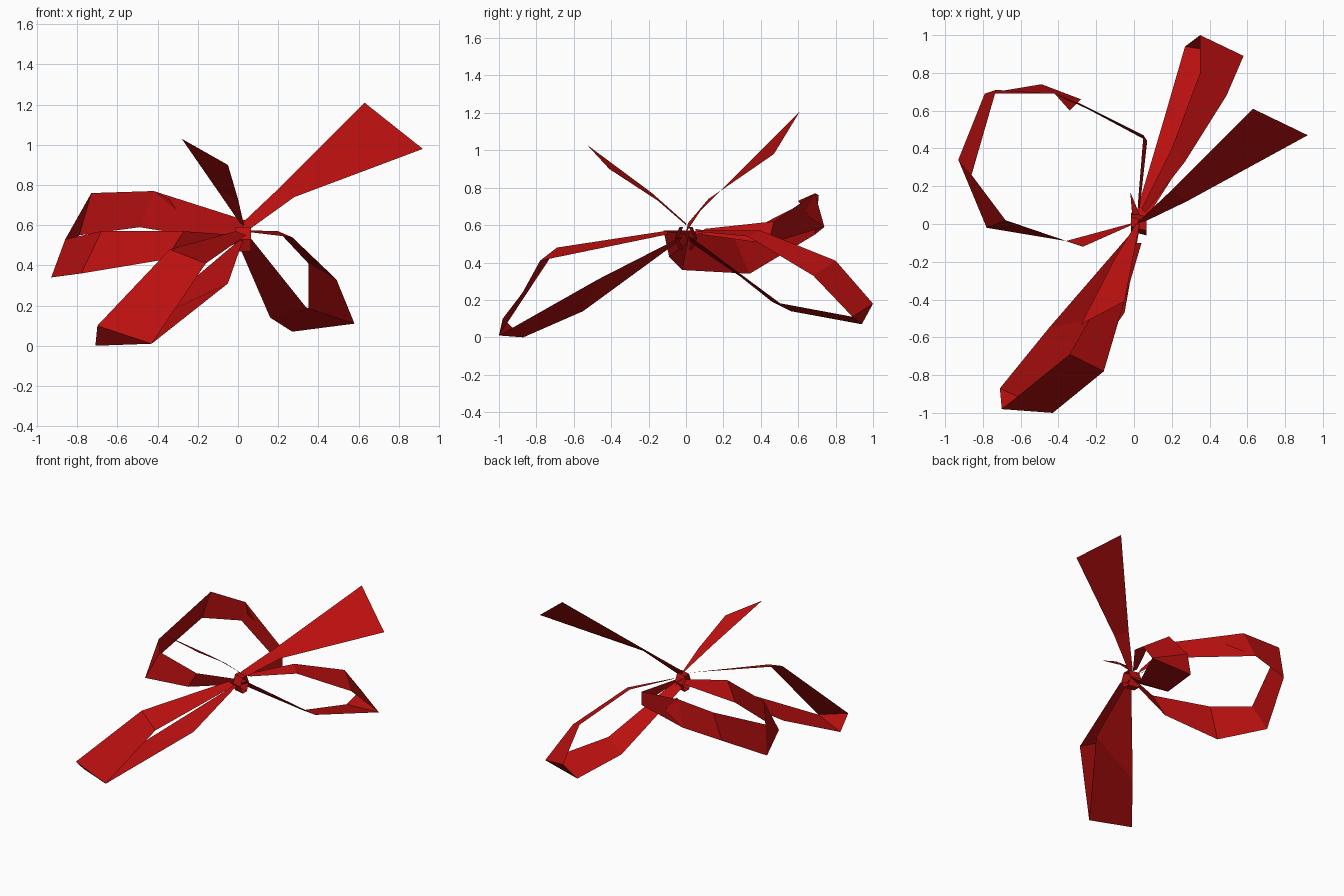
import bpy
import bmesh
from math import cos, sin, tau
from mathutils import Vector

# Remove only the default cube
default_cube = bpy.data.objects.get("Cube")
if default_cube:
    bpy.data.objects.remove(default_cube, do_unlink=True)

# Single ribbon colour
red = bpy.data.materials.new("ribbon red")
red.use_nodes = True
red_colour = (0.5, 0.005, 0.005, 1)
red.diffuse_color = red_colour
red.node_tree.nodes["Principled BSDF"].inputs["Base Color"].default_value = red_colour


def ribbon(name, stations, closed=False):
    """Flat-faced strip through pairs of edge points; equal points make a pinch."""
    bm = bmesh.new()
    known = {}

    def vertex(point):
        point = tuple(point)
        if point not in known:
            known[point] = bm.verts.new(point)
        return known[point]

    following = stations[1:] + (stations[:1] if closed else [])
    for (left, right), (next_left, next_right) in zip(stations, following):
        corners = []
        for point in (left, right, next_right, next_left):
            corner = vertex(point)
            if corner not in corners:
                corners.append(corner)
        if len(corners) > 2:
            bm.faces.new(corners)
    mesh = bpy.data.meshes.new(name)
    bm.to_mesh(mesh)
    bm.free()
    mesh.materials.append(red)
    obj = bpy.data.objects.new(name, mesh)
    bpy.context.collection.objects.link(obj)
    return obj


# Two loose tails rising from the knot
ribbon("left_tail", [
    ((0.02, 0.01, 0.61), (0.03, 0, 0.56)),
    ((0.2, 0.18, 0.78), (0.28, 0.12, 0.74)),
    ((0.63, 0.61, 1.21), (0.92, 0.47, 0.98)),
])
ribbon("right_tail", [
    ((0.01, 0, 0.61), (0.03, 0, 0.6)),
    ((-0.1, -0.18, 0.77), (0, -0.15, 0.73)),
    ((-0.28, -0.53, 1.03), (-0.05, -0.41, 0.9)),
])

# Front loop, drooping to the ground with a folded tip
front_tip = (-0.43, -1, 0.01)
ribbon("front_loop", [
    ((-0.01, -0.1, 0.57), (0.04, -0.1, 0.55)),
    ((-0.34, -0.69, 0.48), (-0.16, -0.78, 0.41)),
    ((-0.7, -0.98, 0.1), front_tip),
    ((-0.71, -0.87, 0), front_tip),
    ((-0.45, -0.55, 0.14), (-0.05, -0.47, 0.31)),
    ((0, -0.03, 0.52), (0.03, -0.02, 0.54)),
])

# Back loop, with the same kind of folded tip
back_tip = (0.58, 0.89, 0.11)
ribbon("back_loop", [
    ((0.04, 0.08, 0.575), (0.06, 0.06, 0.565)),
    ((0.2, 0.4, 0.57), (0.27, 0.33, 0.54)),
    ((0.35, 0.8, 0.41), (0.49, 0.68, 0.33)),
    ((0.35, 1, 0.18), back_tip),
    ((0.27, 0.94, 0.07), back_tip),
    ((0.16, 0.56, 0.14), (0.34, 0.46, 0.19)),
    ((0, 0.02, 0.51), (0.06, 0.02, 0.54)),
])

# Large side loop standing on edge
bend = ((-0.42, 0.69, 0.77), (-0.49, 0.74, 0.59))
ribbon("side_loop", [
    ((0.02, 0.1, 0.58), (0.03, 0.08, 0.55)),
    ((0.05, 0.47, 0.62), (0.07, 0.44, 0.5)),
    bend,
    ((-0.73, 0.71, 0.76), (-0.79, 0.69, 0.55)),
    ((-0.86, 0.26, 0.53), (-0.93, 0.34, 0.34)),
    ((-0.68, 0.02, 0.57), (-0.78, -0.02, 0.36)),
    ((-0.27, -0.12, 0.57), (-0.36, -0.09, 0.43)),
    ((0, 0, 0.55), (0.01, 0.01, 0.51)),
])
ribbon("side_loop_flap", [bend, ((-0.34, 0.6, 0.73), (-0.28, 0.66, 0.64))])

# Open faceted band around the crossing, and its loose corner
center = Vector((0.025, 0, 0.53))
band = []
for step in range(6):
    angle = tau * step / 6
    offset = Vector((0, 0.05 * cos(angle), 0.07 * sin(angle)))
    band.append((center + offset + Vector((-0.04, 0.01, 0)),
                 center + offset + Vector((0.04, -0.01, 0))))
ribbon("knot_band", band, closed=True)
spike = (-0.02, 0.17, 0.56)
ribbon("knot_corner", [((-0.01, 0.05, 0.58), (0.03, 0.05, 0.55)), (spike, spike)])
